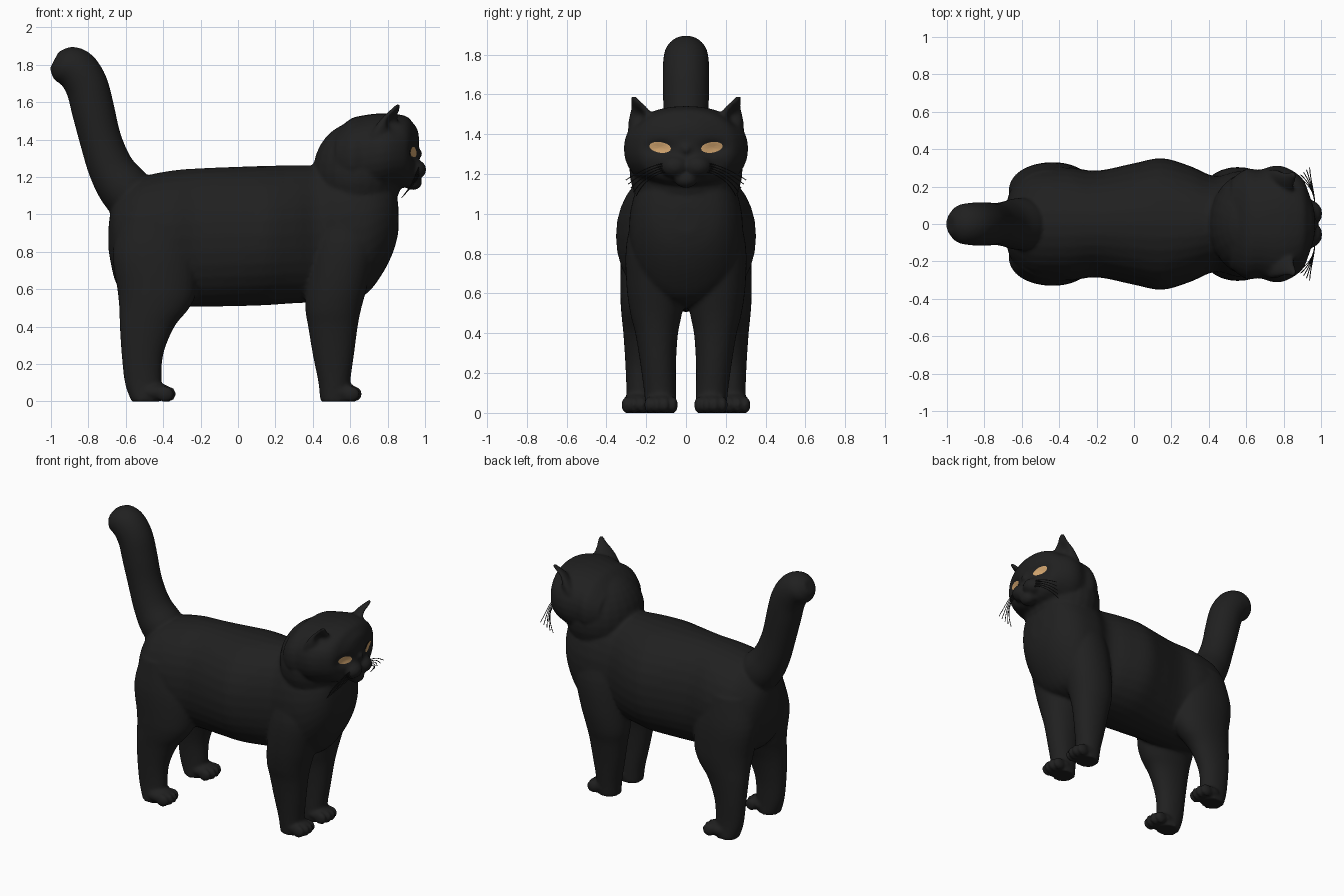
import bpy, bmesh, math
from mathutils import Vector, Matrix
from mathutils.bvhtree import BVHTree

if "Cube" in bpy.data.objects:
    bpy.data.objects.remove(bpy.data.objects["Cube"])


def material(name, rgb):
    m = bpy.data.materials.new(name)
    m.diffuse_color = (*rgb, 1)
    m.use_nodes = True
    m.node_tree.nodes["Principled BSDF"].inputs["Base Color"].default_value = m.diffuse_color
    return m


black = material("black_fur", (0.0145, 0.0145, 0.0145))
amber = material("amber_eye", (0.65, 0.38, 0.16))


def add_object(name, data, mat):
    ob = bpy.data.objects.new(name, data)
    data.materials.append(mat)
    bpy.context.collection.objects.link(ob)
    return ob


def smooth_rows(rows, steps=4):
    """Catmull-Rom interpolation between section rows."""
    rows = [Vector(r) for r in rows]
    out = []
    for i in range(len(rows) - 1):
        a, b, c, d = rows[max(i - 1, 0)], rows[i], rows[i + 1], rows[min(i + 2, len(rows) - 1)]
        for k in range(steps):
            t = k / steps
            out.append(0.5 * (2 * b + (c - a) * t + (2 * a - 5 * b + 4 * c - d) * t * t
                              + (3 * b - a - 3 * c + d) * t ** 3))
    return out + [rows[-1]]


def loft(bm, rows, frame, side=1, power=2.1, seg=32):
    """Skin superellipse sections; frame(row) gives centre and two half axes."""
    rings = []
    for row in smooth_rows(rows):
        c, u, v = (Vector(p) for p in frame(row))
        ring = []
        for k in range(seg):
            a = 2 * math.pi * k / seg
            cu, sv = (math.copysign(abs(f) ** (2 / power), f) for f in (math.cos(a), math.sin(a)))
            p = c + u * cu + v * sv
            ring.append(bm.verts.new((p.x, p.y * side, p.z)))
        rings.append(ring)
    for r, q in zip(rings, rings[1:]):
        for k in range(seg):
            j = (k + 1) % seg
            bm.faces.new((r[k], r[j], q[j], q[k]))
    bm.faces.new(rings[0])
    bm.faces.new(rings[-1])


def blob(bm, centre, radii):
    bmesh.ops.create_uvsphere(bm, u_segments=24, v_segments=16, radius=1,
                              matrix=Matrix.LocRotScale(Vector(centre), None, Vector(radii)))


def along_x(r):      # x, bottom, top, half width
    return (r[0], 0, (r[1] + r[2]) / 2), (0, r[3], 0), (0, 0, (r[2] - r[1]) / 2)


def along_z(r):      # z, back x, front x, inner y, outer y
    return (((r[1] + r[2]) / 2, (r[3] + r[4]) / 2, r[0]),
            ((r[2] - r[1]) / 2, 0, 0), (0, (r[4] - r[3]) / 2, 0))


def tail_frame(r):   # x, z, radius, tilt
    a = math.radians(r[3])
    return (r[0], 0, r[1]), (0, r[2], 0), (r[2] * math.cos(a), 0, r[2] * math.sin(a))


def ear_frame(r):    # x, y, z, half width, half thickness
    return r[:3], (-0.6 * r[3], 0.8 * r[3], 0), (0.8 * r[4], 0.6 * r[4], 0)


torso = [(-.693, .82, .92, .05), (-.68, .74, 1.02, .12), (-.65, .63, 1.09, .20), (-.58, .56, 1.16, .27),
         (-.5, .53, 1.205, .30), (-.35, .51, 1.235, .305), (-.2, .507, 1.247, .285), (0, .51, 1.255, .325),
         (.15, .515, 1.26, .352), (.3, .525, 1.263, .31), (.43, .53, 1.265, .257), (.55, .53, 1.3, .285),
         (.68, .57, 1.3, .28), (.77, .68, 1.27, .24), (.83, .8, 1.2, .17), (.857, .9, 1.05, .06)]
head = [(.52, 1.15, 1.44, .24), (.6, 1.10, 1.51, .295), (.67, 1.1, 1.53, .29), (.75, 1.11, 1.54, .312),
        (.82, 1.13, 1.54, .30), (.9, 1.15, 1.525, .245), (.935, 1.18, 1.49, .175),
        (.957, 1.22, 1.46, .11), (.967, 1.26, 1.42, .06)]
tail = [(-.5, .98, .12, 35), (-.6, 1.13, .14, 30), (-.68, 1.25, .122, 24), (-.735, 1.4, .112, 17),
        (-.775, 1.56, .115, 17), (-.81, 1.69, .116, 28), (-.865, 1.775, .114, 48),
        (-.935, 1.81, .1, 60), (-.982, 1.826, .05, 62)]
front_leg = [(0, .44, .60, .05, .2), (.1, .43, .6, .05, .21), (.25, .4, .62, .05, .23),
             (.4, .375, .64, .04, .255), (.5, .36, .66, .02, .28), (.65, .37, .7, 0, .3),
             (.85, .4, .74, 0, .3), (1.05, .45, .72, .05, .25)]
back_leg = [(0, -.57, -.42, .16, .31), (.1, -.605, -.41, .16, .30), (.25, -.622, -.4, .15, .305),
            (.4, -.632, -.34, .12, .315), (.5, -.635, -.26, .08, .325), (.6, -.645, -.22, .04, .33),
            (.8, -.67, -.22, .03, .325), (1.0, -.62, -.28, .05, .29)]
ear = [(.755, .205, 1.38, .09, .06), (.775, .215, 1.43, .088, .052), (.805, .226, 1.5, .068, .036),
       (.835, .246, 1.55, .036, .022), (.857, .264, 1.588, .014, .013)]

# Overlapping body volumes
bm = bmesh.new()
loft(bm, torso, along_x)
loft(bm, head, along_x, power=2.2)
loft(bm, tail, tail_frame, power=2)
blob(bm, (.64, 0, 1.22), (.24, .285, .275))       # neck ruff
blob(bm, (.935, 0, 1.175), (.05, .06, .045))      # chin
blob(bm, (.958, 0, 1.325), (.03, .032, .025))     # nose
for s in (1, -1):
    loft(bm, front_leg, along_z, s)
    loft(bm, back_leg, along_z, s)
    loft(bm, ear, ear_frame, s, 2)
    blob(bm, (.93, s * .056, 1.24), (.077, .075, .06))     # muzzle pad
    for fx, fy in ((.55, .125), (-.445, .24)):             # paws and toes
        blob(bm, (fx, s * fy, .05), (.095, .082, .05))
        for i in range(4):
            o = (i - 1.5) * .04
            blob(bm, (fx + (.068 if i in (1, 2) else .055), s * fy + o, .04), (.046, .024, .042))
bmesh.ops.recalc_face_normals(bm, faces=bm.faces)
mesh = bpy.data.meshes.new("cat_body")
bm.to_mesh(mesh)
bm.free()
body = add_object("cat_body", mesh, black)

# Fuse into one continuous skin
rm = body.modifiers.new("fuse", 'REMESH')
rm.mode = 'VOXEL'
rm.voxel_size = 0.0115
sm = body.modifiers.new("soften", 'SMOOTH')
sm.factor = 0.5
sm.iterations = 4
bpy.context.view_layer.update()
fused = bpy.data.meshes.new_from_object(body.evaluated_get(bpy.context.evaluated_depsgraph_get()))
body.modifiers.clear()
body.data = fused
if not fused.materials:
    fused.materials.append(black)

# Pressed-in eye sockets and ear hollows
dents = [((.94, .13, 1.33), (.07, .065, .035), (-.028, 0, 0)),
         ((.838, .252, 1.495), (.04, .04, .045), (-.026, -.02, 0))]
for v in fused.vertices:
    p = Vector((v.co.x, abs(v.co.y), v.co.z))
    push = Vector()
    if p.x > .7 and p.z > 1.2:
        for c, r, d in dents:
            push += Vector(d) * math.exp(-sum(((p[k] - c[k]) / r[k]) ** 2 for k in range(3)))
    v.co += Vector((push.x, math.copysign(push.y, v.co.y) if push.y >= 0 else -math.copysign(-push.y, v.co.y), push.z))
    v.co.z = max(v.co.z, 0)
fused.polygons.foreach_set("use_smooth", [True] * len(fused.polygons))
fused.update()

# Eyes laid onto the face
bm = bmesh.new()
bm.from_mesh(fused)
tree = BVHTree.FromBMesh(bm)
bm.free()
for s, name in ((1, "left_eye"), (-1, "right_eye")):
    bm = bmesh.new()
    rings = []
    for f in (.05, .35, .65, .85, 1):
        ring = []
        for k in range(28):
            a = 2 * math.pi * k / 28
            y = .13 + .054 * f * math.cos(a)
            z = 1.334 + .027 * f * math.sin(a) + .12 * (y - .13)
            hit = tree.ray_cast(Vector((1.3, s * y, z)), Vector((-1, 0, 0)))[0]
            x = hit.x if hit else .92
            ring.append(bm.verts.new((x + .003 + .006 * (1 - f * f), s * y, z)))
        rings.append(ring)
    bm.faces.new(rings[0])
    for r, q in zip(rings, rings[1:]):
        for k in range(28):
            j = (k + 1) % 28
            bm.faces.new((r[k], q[k], q[j], r[j]))
    bmesh.ops.recalc_face_normals(bm, faces=bm.faces)
    if sum(f.normal.x for f in bm.faces) < 0:
        bmesh.ops.reverse_faces(bm, faces=bm.faces)
    for f in bm.faces:
        f.smooth = True
    eye = bpy.data.meshes.new(name)
    bm.to_mesh(eye)
    bm.free()
    add_object(name, eye, amber)

# Whiskers
cu = bpy.data.curves.new("whiskers", 'CURVE')
cu.dimensions = '3D'
cu.bevel_depth = 0.0025
cu.bevel_resolution = 1
for s in (1, -1):
    for i in range(5):
        sp = cu.splines.new('NURBS')
        sp.points.add(3)
        path = [(.965, .085, 1.215 + .01 * i), (.972, .15, 1.205 + .012 * i),
                (.945, .215, 1.165 + .015 * i), (.875 + .016 * i, .25 + .013 * i, 1.09 + .02 * i)]
        for pt, (x, y, z) in zip(sp.points, path):
            pt.co = (x, s * y, z, 1)
        sp.use_endpoint_u = True
        sp.order_u = 4
add_object("whiskers", cu, black)
